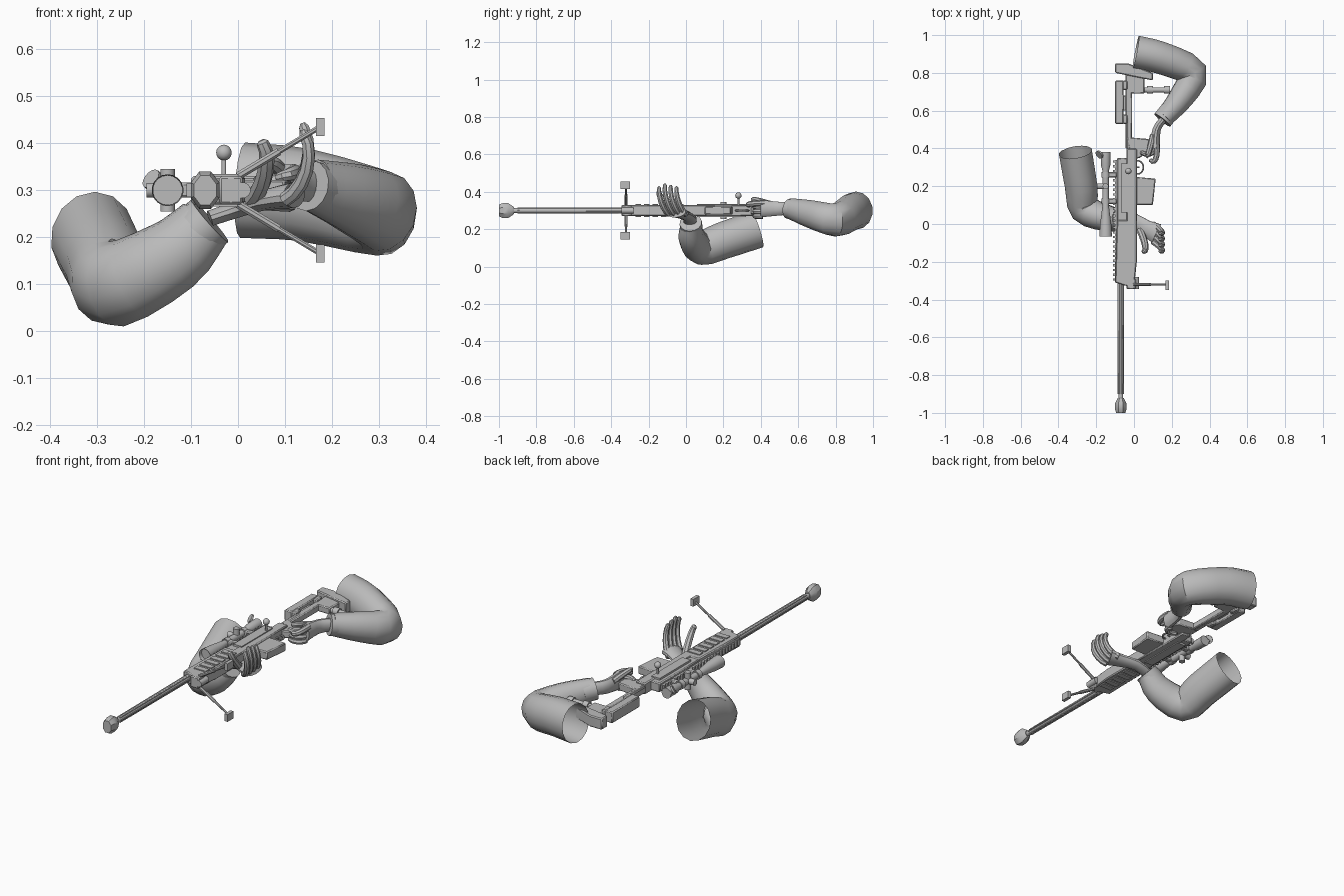
import bpy
import math
from mathutils import Vector

cube = bpy.data.objects.get("Cube")
if cube:
    bpy.data.objects.remove(cube, do_unlink=True)

MID = .3            # height of the rifle's centre plane
BORE = -.07         # x of the barrel axis
SIGHT = -.15        # x of the scope axis
THICK = .03         # half thickness of the rifle body
THIN = .005         # small edges, ribs and rods
UP = Vector((0, 0, 1))
FORWARD = Vector((0, -1, 0))

grey = bpy.data.materials.new("plain grey")
grey.use_nodes = True
grey.diffuse_color = (.5, .5, .5, 1)
grey.node_tree.nodes["Principled BSDF"].inputs["Base Color"].default_value = grey.diffuse_color
parts = []


def add(name, verts, faces):
    mesh = bpy.data.meshes.new(name)
    mesh.from_pydata(verts, [], faces)
    mesh.materials.append(grey)
    obj = bpy.data.objects.new(name, mesh)
    bpy.context.collection.objects.link(obj)
    parts.append(obj)
    return obj


def prism(name, outline, half=THICK, z=MID, bevel=THIN):
    """Extrude an xy outline (counter-clockwise) symmetrically about height z."""
    count = len(outline)
    verts = [(x, y, z + offset) for offset in (-half, half) for x, y in outline]
    faces = [tuple(reversed(range(count))), tuple(range(count, count + count))]
    for i in range(count):
        following = (i + 1) % count
        faces.append((i, following, count + following, count + i))
    obj = add(name, verts, faces)
    if bevel:
        modifier = obj.modifiers.new("edge", "BEVEL")
        modifier.width = bevel
        modifier.segments = 1


def box(name, left, right, front, back, half=THICK, z=MID, bevel=THIN):
    corners = [(left, front), (right, front), (right, back), (left, back)]
    prism(name, corners, half, z, bevel)


def taper(points, start, end):
    """Give each path point a radius that eases from start to end."""
    last = len(points) - 1
    return [Vector((*p, start + (end - start) * (i / last) ** 2)) for i, p in enumerate(points)]


def smooth_path(p, steps):
    """Catmull-Rom interpolation of (x, y, z, radius) points."""
    p = [p[0] * 2 - p[1]] + p + [p[-1] * 2 - p[-2]]
    path = []
    for a, b, c, d in zip(p, p[1:], p[2:], p[3:]):
        for k in range(steps):
            t = k / steps
            bend = a * 2 - b * 5 + c * 4 - d
            twist = b * 3 - a - c * 3 + d
            path.append(b + ((c - a) * t + bend * t * t + twist * t ** 3) / 2)
    return path + [p[-2]]


def tube(name, points, sides=12, normal=UP, flat=1, steps=1, hollow=False):
    """Loft rings along a path; flat scales the section along normal."""
    path = smooth_path(points, steps)
    verts, faces = [], []
    ref = Vector(normal)
    for i, p in enumerate(path):
        before, after = path[max(i - 1, 0)], path[min(i + 1, len(path) - 1)]
        axis = (after - before).to_3d().normalized()
        ref = (ref - axis * ref.dot(axis)).normalized()
        side = axis.cross(ref)
        for k in range(sides):
            angle = math.tau * (k + .5) / sides
            spoke = side * math.cos(angle) + ref * math.sin(angle) * flat
            verts.append(p.to_3d() + spoke * p.w)
    for i in range(len(path) - 1):
        for k in range(sides):
            u, v = i * sides + k, i * sides + (k + 1) % sides
            faces.append((u, v, v + sides, u + sides))
    if not hollow:
        faces.append(tuple(reversed(range(sides))))
    faces.append(tuple(range(len(verts) - sides, len(verts))))
    add(name, verts, faces)


def turned(name, x, profile, z=MID, **options):
    """Turned part along y from (y, radius) pairs."""
    tube(name, [Vector((x, y, z, radius)) for y, radius in profile], **options)


def rod(name, start, end, radius, **options):
    tube(name, taper([start, end], radius, radius), **options)


def finger(name, base, reach, curl, radius=.016):
    """Finger bent along an elliptical arc from reach towards curl, with a rounded tip."""
    base, reach, curl = Vector(base), Vector(reach), Vector(curl)
    bends = [k / 3 for k in range(7)]
    points = taper([base + reach * math.sin(t) + curl * (1 - math.cos(t)) for t in bends],
                   radius, radius * .7)
    tip = points[-1] + (points[-1] - points[-2]) / 3
    tip.w = radius / 3
    tube(name, points + [tip], sides=8, normal=(1, 1, 2))


# Barrel with ribs and a flared muzzle brake
turned("barrel", BORE, [(-.95, .013), (0, .018)])
for k in range(6):
    angle = math.tau * k / 6
    turned("barrel_rib", BORE + .014 * math.cos(angle), [(-.9, .003), (-.3, THIN)],
           z=MID + .014 * math.sin(angle), sides=6)
turned("muzzle_brake", BORE, [(-1, .026), (-.98, .033), (-.95, .033), (-.92, .016)],
       sides=8, flat=1.3)

# Handguard, receiver, rails and magazine
prism("handguard", [(-.1, -.31), (0, -.34), (.015, -.2), (.015, .02), (-.09, .02)])
box("upper_receiver", -.09, -.03, 0, .35, THICK - THIN)
box("lower_receiver", -.04, .015, 0, .4)
box("top_rail", -.1, -.08, -.31, .34, .012, bevel=0)
for k in range(26):
    front = k / 40 - .3
    box("rail_tooth", -.11, -.1, front, front + .012, .014, bevel=0)
for side in (-THICK, THICK):
    for k in range(6):
        front = k / 22 - .27
        box("guard_rib", BORE, 0, front, front + THICK, THIN, MID + side, 0)
    box("side_plate", BORE, -.02, .06, .32, THIN, MID + side, 0)
    rod("guide_rod", (-.03, .3, MID + side / 2), (-.03, .56, MID + side / 2), THIN)
prism("magazine", [(0, .1), (.1, .1), (.115, .24), (0, .25)], .022)

# Charging handle
rod("charging_handle", (-.03, .28, MID), (-.03, .28, .37), THIN, normal=FORWARD)
bpy.ops.mesh.primitive_uv_sphere_add(segments=14, ring_count=8, radius=.017,
                                     location=(-.03, .28, .38))
knob = bpy.context.object
knob.name = "charging_knob"
knob.data.materials.append(grey)
parts.append(knob)

# Trigger, guard and grip
loop = [math.tau * k / 14 for k in range(15)]
tube("trigger_guard", taper([(.02 + .03 * math.cos(a), .3 + .035 * math.sin(a), MID)
                             for a in loop], THIN, THIN), sides=6)
rod("trigger", (0, .3, MID), (.03, .3, MID), THIN, sides=6)
prism("pistol_grip", [(-.01, .34), (.03, .35), (.1, .4), (.08, .45), (-.04, .46)], .02)

# Skeleton stock, cheek rest, butt and rear monopod
box("stock_beam", -.045, -.01, .4, .8, .018)
box("cheek_rest", -.1, -.055, .53, .76)
for front in (.53, .71):
    box("cheek_rest_end", -.06, -.035, front, front + .05)
box("cheek_post", -.06, -.04, .6, .68, .012)
box("stock_block", -.02, .055, .69, .8, .018)
prism("butt_pad", [(-.1, .8), (.1, .76), (.1, .8), (-.03, .85), (-.1, .85)])
rod("monopod", (.05, .71, MID), (.19, .71, MID), .014)
for x in (.07, .16):
    rod("monopod_collar", (x, .71, MID), (x + THICK, .71, MID), .021)

# Scope with turrets, mounts and flip cap
turned("scope_body", SIGHT, [(-.065, .034), (0, .03), (.1, .017), (.28, .017), (.31, .025),
                             (.38, .027)], sides=18, hollow=True)
turned("scope_lens", SIGHT, [(-.045, .032), (-.04, .032)], sides=18)
for y in (.12, .26):
    turned("scope_ring", SIGHT, [(y - .014, .023), (y + .014, .023)])
    box("scope_mount", SIGHT, -.09, y - .014, y + .014, .016)
turret_base = Vector((SIGHT, .2, MID))
for name, direction in (("elevation_turret", (-1, 0, 0)), ("side_turret", UP),
                        ("focus_turret", -UP)):
    rod(name, turret_base, turret_base + Vector(direction) * .045, .016, normal=FORWARD)
rod("flip_cap", (-.18, .37, .32), (-.186, .365, .325), .023, sides=14)
box("cap_hinge", -.185, -.16, .355, .38, THIN, .31, 0)

# Bipod, mirrored about the centre plane
turned("bipod_pivot", .01, [(-.345, .017), (-.28, .017)])
box("bipod_bracket", -.04, .01, -.345, -.29)
for side in (-1, 1):
    hip = Vector((0, -.32, MID + side * .03))
    foot = Vector((.175, -.32, MID + side * .135))
    rod("bipod_upper_leg", hip, hip.lerp(foot, .5), .009, sides=8, normal=FORWARD)
    rod("bipod_lower_leg", hip, foot, .006, sides=8, normal=FORWARD)
    box("bipod_foot", .166, .184, -.35, -.3, .019, foot.z, 0)

# Supporting arm: sleeve, cuff, hand and fingers
tube("support_sleeve", taper([(-.31, .38, .2), (-.28, .2, .14), (-.26, .08, .1),
                              (-.14, .03, .16), (-.07, .03, .23)], .09, .055),
     sides=14, flat=1.13, steps=3, hollow=True)
rod("support_cuff", (-.1, .03, .2), (-.06, .025, .235), .06, sides=14)
tube("support_palm", taper([(-.06, .02, .24), (0, .02, .26), (.06, -.02, .28), (.12, -.05, .29)],
                           .035, .055), normal=(-.4, 0, .9), flat=.5, steps=2)
for k in range(4):
    finger("support_finger", (.1, -k / 32, .28), (.06, -.04, .03), (-.01, -.01, .08 + k % 3 / 200))
finger("support_thumb", (.03, -.03, .28), (.04, -.08, .04), (-.01, -.03, .06), .019)

# Trigger arm: sleeve, cuff, hand and fingers
tube("trigger_sleeve", taper([(.01, .91, .3), (.14, .88, .29), (.31, .8, .25), (.25, .67, .28),
                              (.16, .56, .31)], .09, .05),
     sides=14, flat=1.13, steps=3, hollow=True)
rod("trigger_cuff", (.19, .6, .3), (.15, .55, .31), .055, sides=14)
tube("trigger_palm", taper([(.16, .56, .31), (.12, .5, .31), (.11, .4, .31)], .034, .048),
     normal=(1, 0, 0), flat=.6, steps=3)
for z in (.27, .295, .32):
    finger("trigger_finger", (.11, .41, z), (0, -.05, 0), (-.05, .01, 0))
finger("index_finger", (.12, .42, .34), (.01, -.09, 0), (-.03, 0, -.01))
finger("trigger_thumb", (.1, .47, .33), (-.02, -.1, .03), (-.01, -.01, 0))

# Smooth shading with sharp edges kept
bpy.ops.object.select_all(action="DESELECT")
for obj in parts:
    obj.select_set(True)
bpy.context.view_layer.objects.active = parts[0]
bpy.ops.object.shade_smooth_by_angle(angle=math.radians(35))
